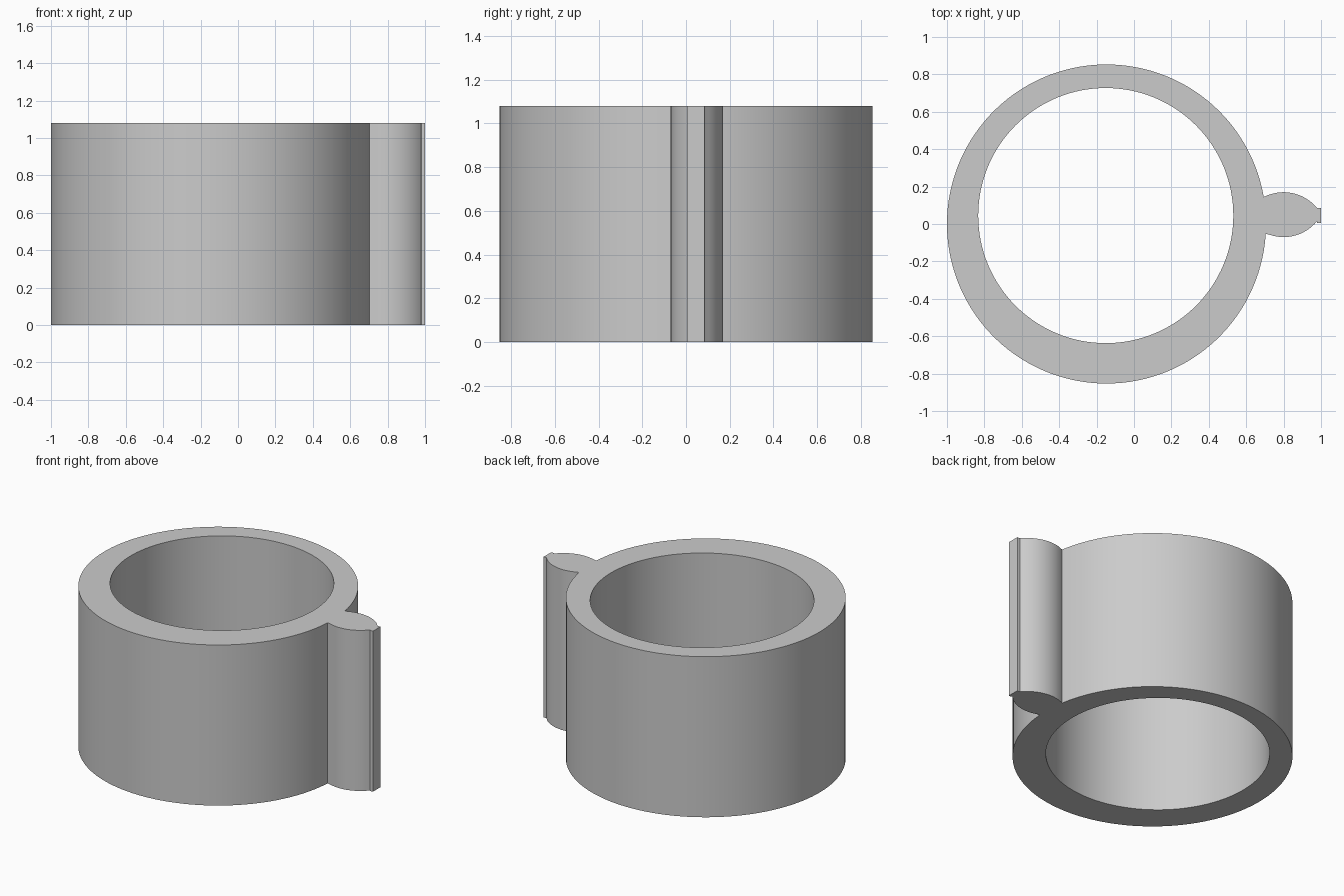
import bpy, bmesh, math

if "Cube" in bpy.data.objects:
    bpy.data.objects.remove(bpy.data.objects["Cube"], do_unlink=True)

HEIGHT = 1.08


def arc(cx, cy, r, start, end, steps):
    """Points along a circular arc, both ends included."""
    return [(cx + r * math.cos(start + (end - start) * i / steps),
             cy + r * math.sin(start + (end - start) * i / steps))
            for i in range(steps + 1)]


def add_loop(bm, points):
    verts = [bm.verts.new((x, y, 0)) for x, y in points]
    return [bm.edges.new((v, verts[(i + 1) % len(verts)])) for i, v in enumerate(verts)]


# Outer wall, running round from the back of the lug to its front
outer = arc(-0.147, 0, 0.853, math.asin(0.145 / 0.853),
            2 * math.pi - math.asin(0.053 / 0.853), 120)

# Lens-shaped lug with a narrow square tip
lug_r = 0.23
lug_front = arc(0.80, 0.16, lug_r, 1.5 * math.pi - 0.41, 1.5 * math.pi + 0.88, 16)[1:]
tip = [(0.98, 0.005), (1.0, 0.005), (1.0, 0.085), (0.98, 0.085)]
lug_back = arc(0.80, -0.06, lug_r, 0.5 * math.pi - 0.86, 0.5 * math.pi + 0.45, 16)[:-1]

# Off-centre bore leaves the wall thicker at the front
bore = arc(-0.151, 0.045, 0.682, 0, 2 * math.pi, 128)[:-1]

# Fill the section and extrude it
bm = bmesh.new()
edges = add_loop(bm, outer + lug_front + tip + lug_back) + add_loop(bm, bore)
bmesh.ops.triangle_fill(bm, edges=edges, use_beauty=True)
top = bmesh.ops.extrude_face_region(bm, geom=bm.faces[:], use_keep_orig=True)
bmesh.ops.translate(bm, vec=(0, 0, HEIGHT),
                    verts=[g for g in top["geom"] if isinstance(g, bmesh.types.BMVert)])
bmesh.ops.recalc_face_normals(bm, faces=bm.faces[:])
mesh = bpy.data.meshes.new("ring_with_lug")
bm.to_mesh(mesh)
bm.free()
ring = bpy.data.objects.new("ring_with_lug", mesh)
bpy.context.collection.objects.link(ring)

# Plain grey material
grey = bpy.data.materials.new("light_grey")
grey.use_nodes = True
colour = (0.6, 0.6, 0.6, 1)
grey.diffuse_color = colour
grey.node_tree.nodes["Principled BSDF"].inputs["Base Color"].default_value = colour
mesh.materials.append(grey)

# Smooth walls, sharp rims
bpy.ops.object.select_all(action="DESELECT")
ring.select_set(True)
bpy.context.view_layer.objects.active = ring
bpy.ops.object.shade_smooth_by_angle(angle=math.radians(25))
